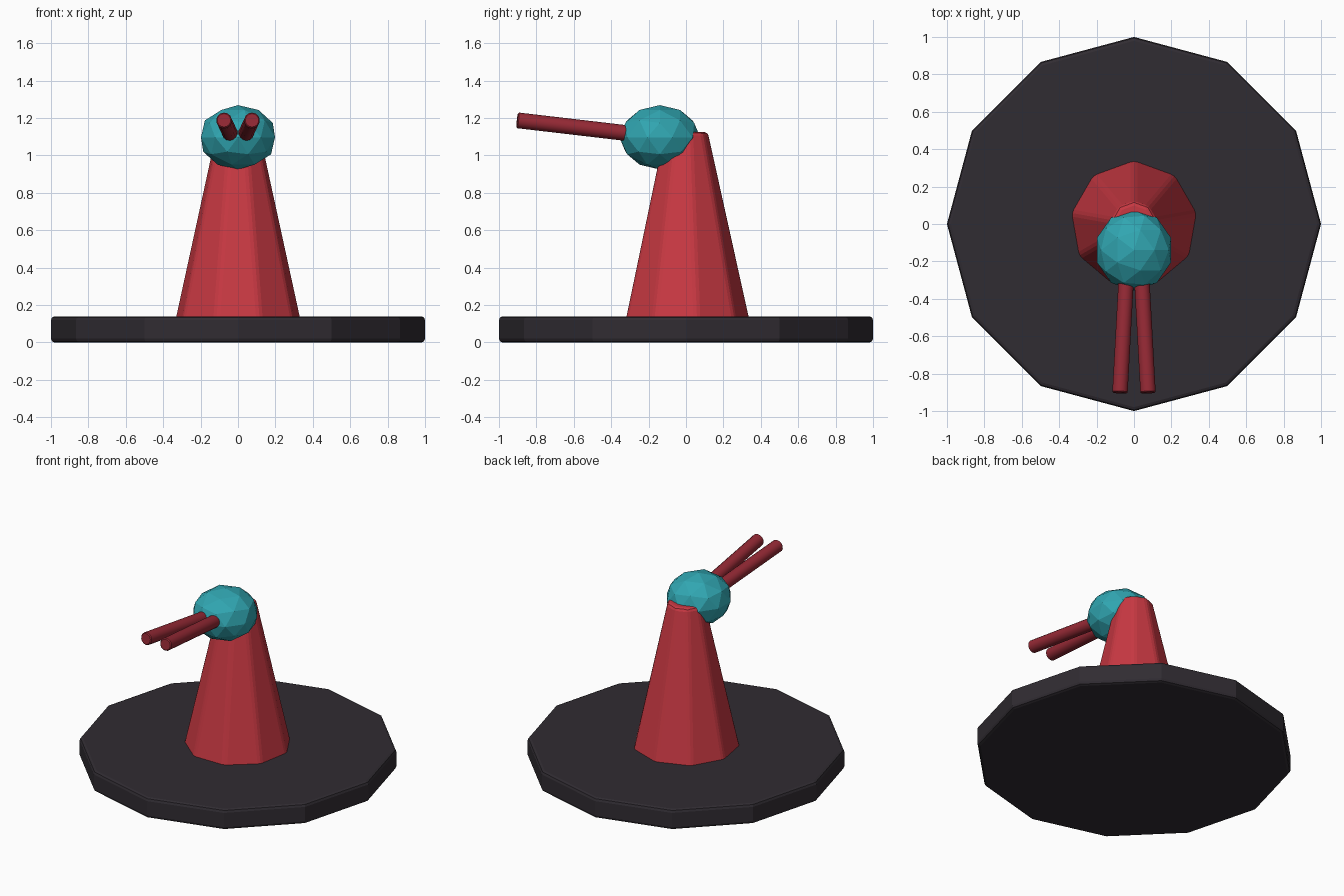
import bpy, math
from mathutils import Vector

if "Cube" in bpy.data.objects:
    bpy.data.objects.remove(bpy.data.objects["Cube"])


def material(name, rgb):
    m = bpy.data.materials.new(name)
    m.diffuse_color = (*rgb, 1)
    m.use_nodes = True
    m.node_tree.nodes["Principled BSDF"].inputs["Base Color"].default_value = m.diffuse_color
    return m


RED = material("red", (0.58, 0.04, 0.055))
DARK_RED = material("dark red", (0.30, 0.022, 0.035))
TEAL = material("teal", (0.03, 0.38, 0.44))
DARK = material("dark", (0.03, 0.025, 0.032))


def finish(name, mat, bevel=0, segments=2, angle=30):
    ob = bpy.context.object
    ob.name = name
    ob.data.materials.append(mat)
    if bevel:
        b = ob.modifiers.new("Bevel", 'BEVEL')
        b.width = bevel
        b.segments = segments
        b.limit_method = 'ANGLE'
        b.angle_limit = math.radians(angle)
    return ob


# Twelve-sided base disc
bpy.ops.mesh.primitive_cylinder_add(vertices=12, radius=1, depth=0.14, location=(0, 0, 0.07))
finish("base", DARK, 0.02, angle=40)

# Nine-sided tapered pedestal
z0, z1 = 0.10, 1.125
bpy.ops.mesh.primitive_cone_add(vertices=9, radius1=0.347, radius2=0.12, depth=z1 - z0,
                                location=(0, 0, (z0 + z1) / 2))
finish("pedestal", RED, 0.02)

# Faceted, flattened head
bpy.ops.mesh.primitive_ico_sphere_add(subdivisions=2, radius=1, location=(0, -0.14, 1.097))
head = finish("turret_head", TEAL)
head.scale = (0.208, 0.216, 0.172)

# Two splayed barrels
for side, name in ((-1, "left_barrel"), (1, "right_barrel")):
    a = Vector((side * 0.034, -0.15, 1.10))
    b = Vector((side * 0.075, -0.903, 1.188))
    d = b - a
    bpy.ops.mesh.primitive_cylinder_add(vertices=14, radius=0.042, depth=d.length,
                                        location=(a + b) / 2,
                                        rotation=d.to_track_quat('Z', 'Y').to_euler())
    bpy.ops.object.shade_smooth_by_angle(angle=math.radians(35))
    finish(name, DARK_RED, 0.006, segments=1, angle=50)
